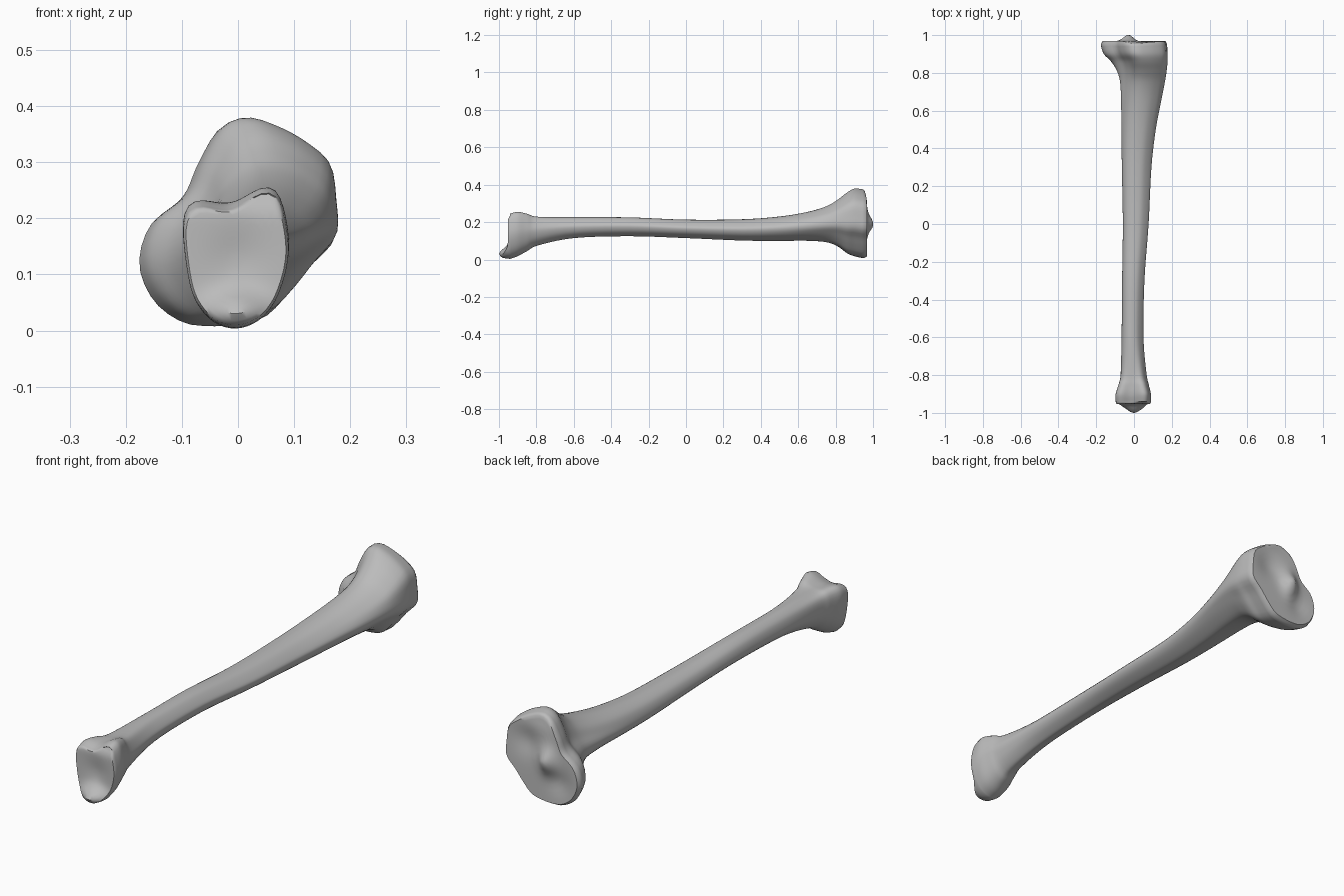
import bpy
import bmesh
import math
from mathutils import Vector

cube = bpy.data.objects.get("Cube")
if cube:
    bpy.data.objects.remove(cube, do_unlink=True)

SIDES = 56

# Cross-section outlines in x, z
HEAD = [(.01, .38), (.065, .365), (.12, .335), (.163, .295), (.174, .23), (.174, .165),
        (.13, .115), (.09, .065), (.05, .025), (0, .011), (-.05, .008), (-.1, .016),
        (-.15, .055), (-.175, .12), (-.155, .19), (-.098, .24), (-.07, .3), (-.035, .36)]
SHAFT = [(0, 1), (.45, .86), (.9, .35), (1, 0), (.8, -.5), (.3, -.93), (0, -1),
         (-.5, -.85), (-.95, -.35), (-1, .1), (-.8, .65), (-.4, .95)]
ANKLE = [(-.098, .2), (-.075, .23), (-.015, .225), (.045, .255), (.075, .235), (.09, .15),
         (.075, .075), (.045, .025), (0, .003), (-.045, .015), (-.08, .06), (-.095, .13)]

# Stations along the bone: y, x min, x max, z min, z max, outline (-1 ankle, 0 shaft, 1 head)
STATIONS = [
    (-.94, -.096, .09, .004, .245, -1), (-.9, -.096, .09, .018, .255, -1),
    (-.85, -.082, .078, .045, .248, -.8), (-.79, -.071, .066, .076, .234, -.4),
    (-.6, -.065, .05, .115, .227, 0), (-.3, -.062, .055, .125, .225, 0),
    (0, -.058, .077, .115, .213, 0), (.3, -.063, .092, .102, .215, 0),
    (.5, -.066, .115, .1, .23, .1), (.65, -.069, .143, .1, .255, .3),
    (.75, -.075, .162, .092, .285, .5), (.81, -.092, .171, .07, .32, .7),
    (.86, -.122, .175, .034, .358, .9), (.9, -.16, .175, .018, .379, 1),
    (.945, -.176, .172, .008, .376, 1)]


def spline(a, b, c, d, t):
    """Catmull-Rom point between b and c."""
    return b + (c - a) * (t / 2) + (a * 2 - b * 5 + c * 4 - d) * (t * t / 2) \
        + (b * 3 - a - c * 3 + d) * (t ** 3 / 2)


def radii(points):
    """Radius per angle of an outline scaled to the unit box."""
    xs, zs = zip(*points)
    mid = Vector(((min(xs) + max(xs)) / 2, (min(zs) + max(zs)) / 2))
    half = Vector(((max(xs) - min(xs)) / 2, (max(zs) - min(zs)) / 2))
    unit = [Vector(((x - mid.x) / half.x, (z - mid.y) / half.y)) for x, z in points]
    n = len(unit)
    dense = [spline(*[unit[(i + k) % n] for k in (-1, 0, 1, 2)], s / 8)
             for i in range(n) for s in range(8)]
    polar = sorted((math.atan2(p.y, p.x) % math.tau, p.length) for p in dense)
    first, last = polar[0], polar[-1]
    polar = [(last[0] - math.tau, last[1])] + polar + [(first[0] + math.tau, first[1])]
    result = []
    for s in range(SIDES):
        a = math.tau * s / SIDES
        for (a0, r0), (a1, r1) in zip(polar, polar[1:]):
            if a0 <= a <= a1:
                result.append(r0 + (r1 - r0) * (a - a0) / max(a1 - a0, 1e-6))
                break
    return result


head, shaft, ankle = radii(HEAD), radii(SHAFT), radii(ANKLE)


def section(st):
    """Ring of points for one station."""
    y, x0, x1, z0, z1, w = st
    end, w = (head, min(w, 1)) if w > 0 else (ankle, min(-w, 1))
    ring = []
    for s in range(SIDES):
        a = math.tau * s / SIDES
        r = shaft[s] + (end[s] - shaft[s]) * w
        ring.append(Vector(((x0 + x1) / 2 + (x1 - x0) / 2 * r * math.cos(a), y,
                            (z0 + z1) / 2 + (z1 - z0) / 2 * r * math.sin(a))))
    return ring


def bump(x, z, cx, cz, rx, rz):
    return math.exp(-((x - cx) / rx) ** 2 - ((z - cz) / rz) ** 2)


def knee_surface(x, z):
    """Two shallow dishes with a raised middle."""
    return (.968 + .034 * bump(x, z, -.03, .19, .035, .05)
            - .014 * bump(x, z, .07, .25, .06, .06)
            - .01 * bump(x, z, -.08, .11, .05, .05)
            - .012 * bump(x, z, .01, .37, .1, .04))


def ankle_surface(x, z):
    """Hollow joint face with a spur at the bottom."""
    rim = .025 * max(0, (z - .2) / .05) ** 2
    return (-.953 + rim + .008 * bump(x, z, 0, .13, .05, .05)
            - .047 * bump(x, z, 0, .032, .055, .032))


def cap(ring, surface):
    """Shrinking rings that follow an end surface, down to its centre."""
    centre = sum(ring, Vector()) / SIDES
    rings = []
    for scale in (.985, .95, .88, .78, .66, .54, .42, .3, .18, .08):
        pts = [centre + (p - centre) * scale for p in ring]
        ease = min(1, (1 - scale) / .05) ** .5
        for p in pts:
            p.y += (surface(p.x, p.z) - p.y) * ease
        rings.append(pts)
    return rings


# Loft of the shaft and flared ends
keys = [Vector(s) for s in STATIONS]
stations = []
for i in range(len(keys) - 1):
    four = [keys[max(0, min(len(keys) - 1, i + k))] for k in (-1, 0, 1, 2)]
    stations += [spline(*four, s / 5) for s in range(5)]
stations.append(keys[-1])
body = [section(s) for s in stations]
rings = cap(body[0], ankle_surface)[::-1] + body + cap(body[-1], knee_surface)

bm = bmesh.new()
loops = [[bm.verts.new(p) for p in ring] for ring in rings]
for a, b in zip(loops, loops[1:]):
    for s in range(SIDES):
        t = (s + 1) % SIDES
        bm.faces.new((a[s], a[t], b[t], b[s]))
bm.faces.new(loops[0])
bm.faces.new(loops[-1])
bmesh.ops.recalc_face_normals(bm, faces=bm.faces)
mesh = bpy.data.meshes.new("leg_bone")
bm.to_mesh(mesh)
bm.free()
bone = bpy.data.objects.new("leg_bone", mesh)
bpy.context.collection.objects.link(bone)

# Plain grey bone
grey = bpy.data.materials.new("bone_grey")
grey.use_nodes = True
colour = (.5, .5, .5, 1)
grey.diffuse_color = colour
grey.node_tree.nodes["Principled BSDF"].inputs["Base Color"].default_value = colour
mesh.materials.append(grey)

bpy.context.view_layer.objects.active = bone
bone.select_set(True)
bpy.ops.object.shade_smooth_by_angle(angle=math.radians(50))
